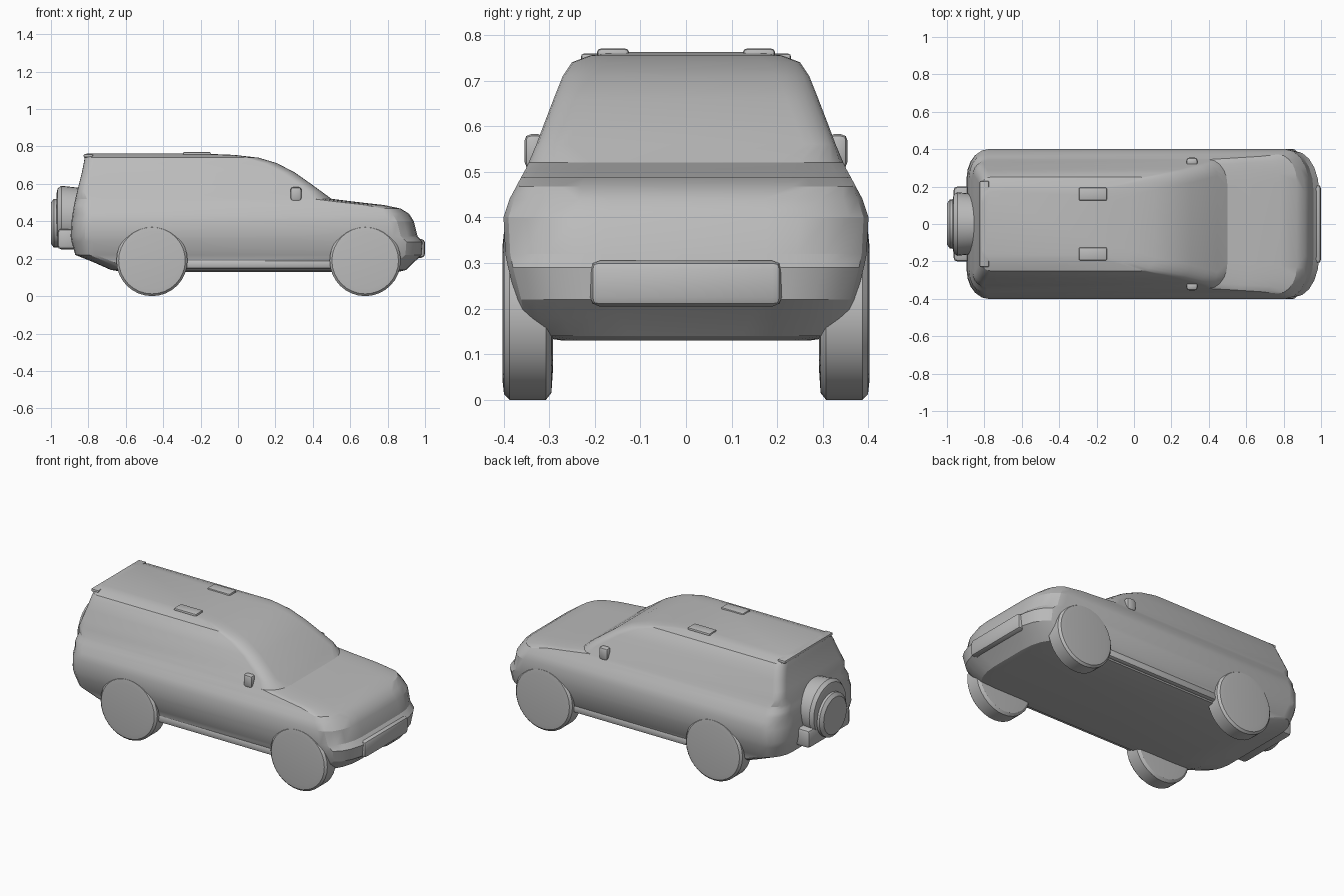
import bpy
import bmesh
from math import cos, sin, pi, radians
from mathutils import Matrix, Vector

cube = bpy.data.objects.get("Cube")
if cube:
    bpy.data.objects.remove(cube, do_unlink=True)

# One plain grey for the whole vehicle
GREY = (0.5, 0.5, 0.5, 1.0)
grey = bpy.data.materials.new("plain_grey")
grey.diffuse_color = GREY
grey.use_nodes = True
grey.node_tree.nodes["Principled BSDF"].inputs["Base Color"].default_value = GREY


def finish(name, bm, angle=28):
    bmesh.ops.recalc_face_normals(bm, faces=bm.faces)
    mesh = bpy.data.meshes.new(name)
    bm.to_mesh(mesh)
    bm.free()
    mesh.materials.append(grey)
    obj = bpy.data.objects.new(name, mesh)
    bpy.context.collection.objects.link(obj)
    bpy.ops.object.select_all(action='DESELECT')
    obj.select_set(True)
    bpy.context.view_layer.objects.active = obj
    bpy.ops.object.shade_smooth_by_angle(angle=radians(angle))
    return obj


def loft(name, rings, angle=28):
    bm = bmesh.new()
    loops = [[bm.verts.new(p) for p in ring] for ring in rings]
    for low, high in zip(loops, loops[1:]):
        for i in range(len(low)):
            j = (i + 1) % len(low)
            bm.faces.new((low[i], low[j], high[j], high[i]))
    bm.faces.new(loops[0])
    bm.faces.new(loops[-1])
    return finish(name, bm, angle)


def plan_ring(z, rear, front, half, nose_r, tail_r, steps=5):
    """Horizontal outline with elliptical corners."""
    ring = []
    corners = ((front, 1, 1, nose_r, 0), (rear, -1, 1, tail_r, 1),
               (rear, -1, -1, tail_r, 2), (front, 1, -1, nose_r, 3))
    for x, sx, sy, (rx, ry), quarter in corners:
        for k in range(steps + 1):
            a = (quarter + k / steps) * pi / 2
            ring.append((x - sx * rx + rx * cos(a),
                         sy * (half - ry) + ry * sin(a), z))
    return ring


def lathe(name, profile, centre, axis, sides=32):
    """Revolve (offset, radius) pairs about the x or y axis."""
    rings = []
    for offset, r in profile:
        ring = []
        for k in range(sides):
            a = 2 * pi * k / sides
            p = (offset, r * cos(a), r * sin(a))
            if axis == 'Y':
                p = (p[1], p[0], p[2])
            ring.append(Vector(centre) + Vector(p))
        rings.append(ring)
    return loft(name, rings)


def block(name, centre, size, bevel, tilt=0):
    bm = bmesh.new()
    bmesh.ops.create_cube(bm, size=1)
    bmesh.ops.scale(bm, vec=size, verts=bm.verts)
    bmesh.ops.bevel(bm, geom=bm.edges[:], offset=bevel, segments=2,
                    profile=0.5, affect='EDGES')
    bmesh.ops.rotate(bm, matrix=Matrix.Rotation(tilt, 3, 'Y'), verts=bm.verts)
    bmesh.ops.translate(bm, vec=centre, verts=bm.verts)
    return finish(name, bm)


# Lower body, bonnet, cabin and roof as stacked outlines: z, rear, front, half width
levels = [
    (0.13, -0.62, 0.86, 0.27), (0.14, -0.68, 0.90, 0.34),
    (0.18, -0.77, 0.94, 0.365), (0.22, -0.87, 0.985, 0.372),
    (0.29, -0.89, 0.99, 0.39), (0.32, -0.895, 0.96, 0.396),
    (0.40, -0.89, 0.94, 0.40), (0.44, -0.885, 0.915, 0.387),
    (0.468, -0.88, 0.87, 0.372), (0.487, -0.877, 0.78, 0.362),
    (0.505, -0.873, 0.62, 0.352), (0.52, -0.87, 0.50, 0.345),
    (0.56, -0.86, 0.445, 0.328), (0.60, -0.85, 0.39, 0.313),
    (0.66, -0.835, 0.305, 0.29), (0.71, -0.825, 0.21, 0.27),
    (0.74, -0.82, 0.11, 0.25), (0.755, -0.82, -0.02, 0.21),
    (0.762, -0.81, -0.20, 0.17),
]
rings = []
for z, rear, front, half in levels:
    if z < 0.45:
        nose, tail = (0.13, 0.22), (0.11, 0.15)
    elif z < 0.53:
        nose, tail = (0.10, 0.14), (0.09, 0.11)
    else:
        nose, tail = (0.07, 0.07), (0.05, 0.06)
    rings.append(plan_ring(z, rear, front, half, nose, tail))
loft("body_shell", rings, 22)

# Bumper bulge at the nose
block("front_bumper", (0.955, 0, 0.255), (0.09, 0.42, 0.10), 0.02)

# Four wheels, flush with the body sides
tyre = [(-0.055, 0.13), (-0.052, 0.175), (-0.04, 0.19),
        (0.04, 0.19), (0.052, 0.178), (0.055, 0.15)]
for side, label in ((1, "left"), (-1, "right")):
    for x, end in ((0.68, "front"), (-0.46, "rear")):
        lathe(f"{end}_{label}_wheel", [(o * side, r) for o, r in tyre],
              (x, side * 0.347, 0.19), 'Y')
        # Low swelling of the wing above each wheel
        lathe(f"{end}_{label}_arch", [(-0.03 * side, 0.21), (0.01 * side, 0.205),
                                      (0.02 * side, 0.18)],
              (x, side * 0.38, 0.205), 'Y') if end == "none" else None
    # Door mirrors and roof rail mounts
    block(f"{label}_mirror", (0.31, side * 0.332, 0.545), (0.06, 0.045, 0.075), 0.015)
    block(f"{label}_roof_mount", (-0.22, side * 0.16, 0.76), (0.15, 0.07, 0.02), 0.008)
    # Sill under the doors
    block(f"{label}_sill", (0.11, side * 0.35, 0.17), (0.82, 0.04, 0.045), 0.012)

# Spare wheel on the tailgate with its cover and lower mount
lathe("spare_wheel", [(0.06, 0.16), (-0.03, 0.17), (-0.05, 0.155), (-0.055, 0.13)],
      (-0.915, 0, 0.42), 'X')
lathe("spare_cover", [(0.04, 0.13), (-0.01, 0.13), (-0.025, 0.11)],
      (-0.975, 0, 0.39), 'X')
block("spare_mount", (-0.91, 0, 0.305), (0.11, 0.40, 0.11), 0.02)

# Lip at the rear edge of the roof
block("roof_lip", (-0.80, 0, 0.75), (0.05, 0.46, 0.018), 0.006)
